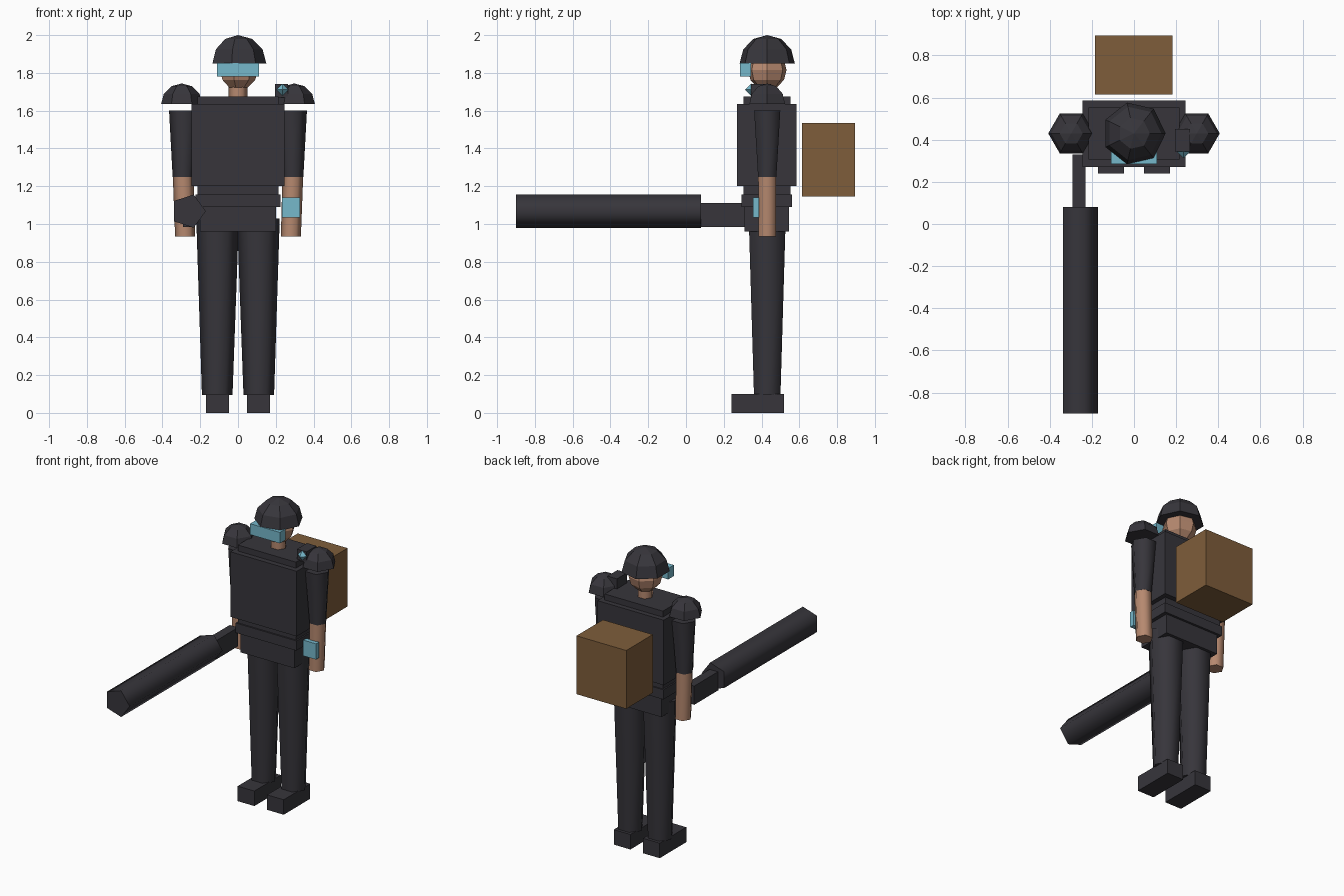
import bpy, bmesh
from math import sin, cos, pi, radians
from mathutils import Matrix, Vector

cube = bpy.data.objects.get("Cube")
if cube:
    bpy.data.objects.remove(cube, do_unlink=True)

BODY_Y = 0.43  # depth of the body's centre line


def material(name, rgb):
    mat = bpy.data.materials.new(name)
    mat.use_nodes = True
    colour = (*rgb, 1)
    mat.diffuse_color = colour
    mat.node_tree.nodes["Principled BSDF"].inputs["Base Color"].default_value = colour
    return mat


DARK = material("charcoal fabric", (0.038, 0.036, 0.044))
SKIN = material("skin", (0.47, 0.25, 0.16))
BLUE = material("light blue glass", (0.18, 0.48, 0.60))
BROWN = material("brown canvas", (0.21, 0.11, 0.043))


def finish(name, bm, mat, smooth=False):
    bmesh.ops.recalc_face_normals(bm, faces=bm.faces[:])
    mesh = bpy.data.meshes.new(name)
    bm.to_mesh(mesh)
    bm.free()
    mesh.materials.append(mat)
    obj = bpy.data.objects.new(name, mesh)
    bpy.context.collection.objects.link(obj)
    if smooth:
        bpy.ops.object.select_all(action="DESELECT")
        obj.select_set(True)
        bpy.context.view_layer.objects.active = obj
        bpy.ops.object.shade_smooth_by_angle(angle=radians(75))
    return obj


def box(name, mat, x, y, z):
    """Box from its (min, max) range on each axis."""
    bm = bmesh.new()
    bmesh.ops.create_cube(bm, size=1)
    size = [b - a for a, b in (x, y, z)]
    mid = [(a + b) / 2 for a, b in (x, y, z)]
    bmesh.ops.transform(bm, matrix=Matrix.Translation(mid) @ Matrix.Diagonal((*size, 1)), verts=bm.verts[:])
    return finish(name, bm, mat)


def stack(name, mat, sides, rings, axis="z", smooth=False, y=BODY_Y):
    """Capped polygon rings (radius, height, centre x), first corner on +x."""
    bm = bmesh.new()
    loops = []
    for r, h, cx in rings:
        loop = []
        for i in range(sides):
            a = 2 * pi * i / sides
            u, v = cx + r * cos(a), r * sin(a)
            loop.append(bm.verts.new((u, y + v, h) if axis == "z" else (u, h, y + v)))
        loops.append(loop)
    for low, high in zip(loops, loops[1:]):
        for i in range(sides):
            j = (i + 1) % sides
            bm.faces.new((low[i], low[j], high[j], high[i]))
    bm.faces.new(loops[0])
    bm.faces.new(loops[-1])
    bmesh.ops.remove_doubles(bm, verts=bm.verts[:], dist=0.0005)
    return finish(name, bm, mat, smooth)


def ball(name, mat, sides, r, z, cx, start=-90, steps=6, y=BODY_Y):
    """Faceted ball, or a dome when start is 0."""
    angles = [radians(start + (90 - start) * i / steps) for i in range(steps + 1)]
    rings = [(max(r * cos(a), 0.0001), z + r * sin(a), cx) for a in angles]
    return stack(name, mat, sides, rings, y=y)


# Limbs, mirrored left and right
for side, s in (("left", 1), ("right", -1)):
    box(side + "_boot", DARK, sorted((s * 0.047, s * 0.17)), (0.24, 0.52), (0, 0.1))
    stack(side + "_leg", DARK, 6, [(0.081, 0.095, s * 0.11), (0.113, 1.03, s * 0.108)], smooth=True)
    stack(side + "_sleeve", DARK, 6, [(0.056, 1.25, s * 0.29), (0.08, 1.6, s * 0.285)], smooth=True)
    stack(side + "_forearm", SKIN, 6, [(0.053, 0.935, s * 0.28), (0.055, 1.25, s * 0.29)], smooth=True)
    ball(side + "_shoulder_pad", DARK, 6, 0.109, 1.635, s * 0.298, start=0, steps=3)

# Trunk
box("hips", DARK, (-0.2, 0.2), (0.31, 0.545), (0.96, 1.1))
box("belt", DARK, (-0.225, 0.225), (0.295, 0.56), (1.09, 1.155))
box("torso", DARK, (-0.215, 0.215), (0.305, 0.552), (1.15, 1.675))
box("vest", DARK, (-0.245, 0.245), (0.27, 0.585), (1.2, 1.635))

# Head
stack("neck", SKIN, 6, [(0.05, 1.66, 0), (0.05, 1.76, 0)], smooth=True)
ball("head", SKIN, 7, 0.105, 1.815, 0)
ball("helmet", DARK, 7, 0.15, 1.85, 0, start=0, steps=3)
box("visor", BLUE, (-0.11, 0.11), (0.285, 0.345), (1.78, 1.853))

# Equipment
box("backpack", BROWN, (-0.185, 0.183), (0.615, 0.895), (1.145, 1.535))
box("wrist_screen", BLUE, (0.233, 0.328), (0.355, 0.387), (1.035, 1.14))
box("lamp_housing", DARK, (0.195, 0.265), (0.345, 0.45), (1.67, 1.742))
ball("lamp_lens", BLUE, 4, 0.032, 1.711, 0.235, steps=2, y=0.345)

# Long tube weapon held at the right hip
stack("weapon_barrel", DARK, 5, [(0.0925, -0.9, -0.263), (0.0925, 0.08, -0.263)], axis="y", smooth=True, y=1.068)
box("weapon_grip", DARK, (-0.292, -0.23), (0.075, 0.33), (0.985, 1.11))
